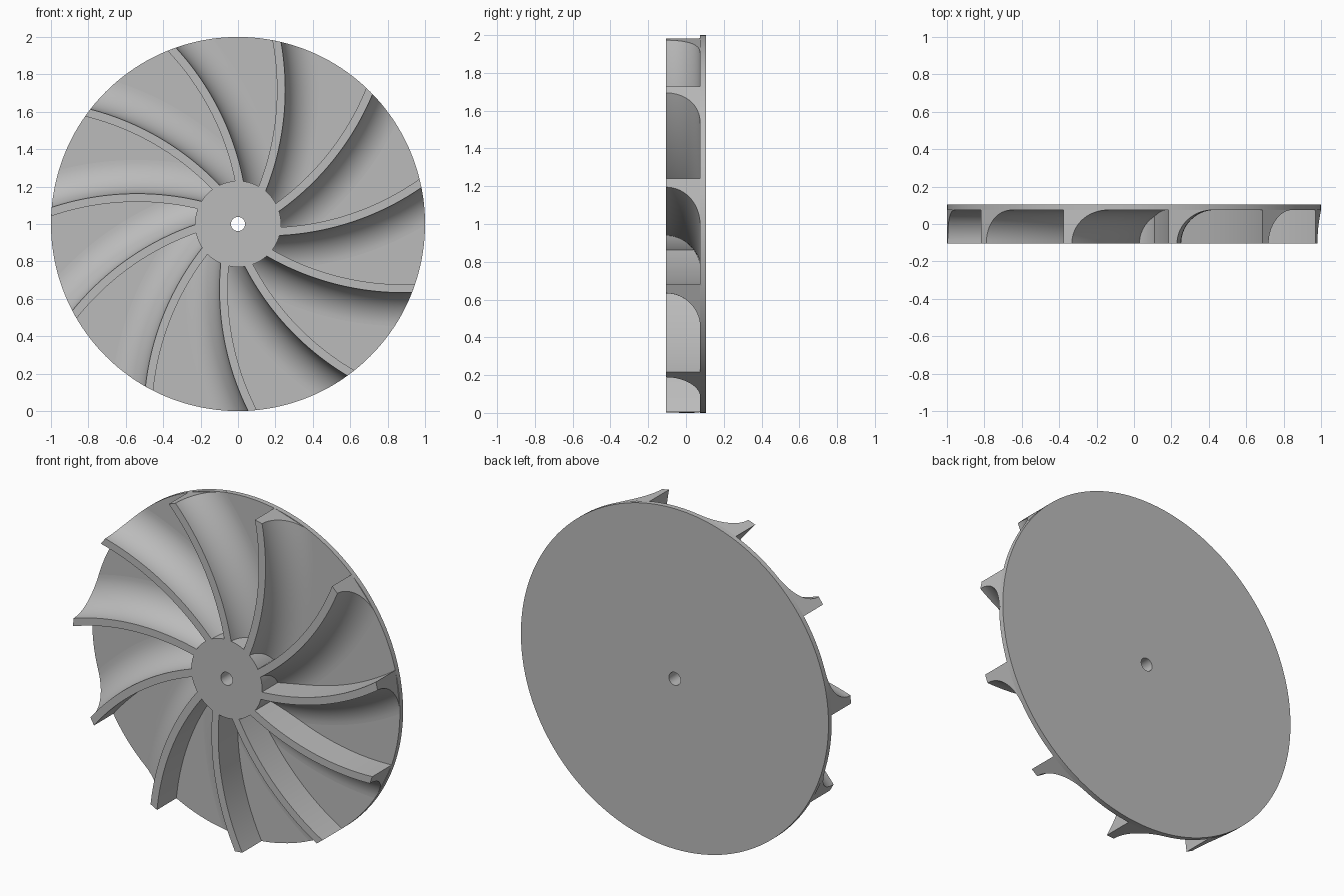
import bpy, bmesh
from math import sin, cos, acos, pi, radians
from mathutils import Vector

if "Cube" in bpy.data.objects:
    bpy.data.objects.remove(bpy.data.objects["Cube"], do_unlink=True)

FRONT, FLOOR, BACK = -0.105, 0.075, 0.105
HOLE_R, HUB_R, RIM_R = 0.038, 0.23, 1.0
BLADES, THICK = 11, 0.044
FILLET = FLOOR - FRONT

grey = bpy.data.materials.new("plain grey")
grey.use_nodes = True
grey.diffuse_color = (0.5, 0.5, 0.5, 1)
grey.node_tree.nodes["Principled BSDF"].inputs["Base Color"].default_value = (0.5, 0.5, 0.5, 1)


def finish_mesh(bm, name):
    bmesh.ops.remove_doubles(bm, verts=bm.verts, dist=1e-5)
    bmesh.ops.recalc_face_normals(bm, faces=bm.faces)
    mesh = bpy.data.meshes.new(name)
    bm.to_mesh(mesh)
    bm.free()
    mesh.materials.append(grey)
    mesh.shade_smooth()
    mesh.set_sharp_from_angle(angle=radians(30))
    return mesh


def place(mesh, name, turn=0.0):
    obj = bpy.data.objects.new(name, mesh)
    obj.location.z = 1
    obj.rotation_euler.y = turn
    bpy.context.collection.objects.link(obj)


def lathe(name, profile, segments=160):
    """Revolve a closed (radius, y) profile around the y axis."""
    bm = bmesh.new()
    rings = []
    for i in range(segments):
        a = 2 * pi * i / segments
        rings.append([bm.verts.new((r * cos(a), y, r * sin(a))) for r, y in profile])
    for i, ring in enumerate(rings):
        nxt = rings[(i + 1) % segments]
        for j in range(len(profile)):
            k = (j + 1) % len(profile)
            bm.faces.new((ring[j], ring[k], nxt[k], nxt[j]))
    place(finish_mesh(bm, name), name)


# Hub and back plate as one turned body with a through hole
lathe("hub_and_back_plate", [(HOLE_R, FRONT), (HUB_R, FRONT), (HUB_R, FLOOR),
                             (RIM_R, FLOOR), (RIM_R, BACK), (HOLE_R, BACK)])

# Blade path: a circular arc from the hub to the rim
root = Vector((cos(radians(50)), sin(radians(50)))) * HUB_R
tip = Vector((cos(radians(76.7)), sin(radians(76.7)))) * RIM_R
chord = tip - root
sag = 0.056
arc_r = chord.length ** 2 / (8 * sag) + sag / 2
left = Vector((-chord.y, chord.x)).normalized()
centre = (root + tip) / 2 + left * (arc_r - sag)
D = centre.length
centre_angle = Vector((1, 0)).angle_signed(centre) * -1


def path_point(r, offset, y):
    """Point at radius r on the blade path shifted sideways by offset."""
    rho = arc_r + offset
    c = (r * r + D * D - rho * rho) / (2 * r * D)
    a = centre_angle - acos(max(-1, min(1, c)))
    return (r * cos(a), y, r * sin(a))


# Blade section: upright wall, flat crest, quarter-round fillet to the plate
SINK = 0.01
section = [(-THICK, FLOOR + SINK), (-THICK, FRONT)]
for i in range(17):
    a = pi / 2 * i / 16
    section.append((FILLET * (1 - cos(a)), FRONT + FILLET * sin(a)))
section.append((FILLET, FLOOR + SINK))

bm = bmesh.new()
STEPS = 40
start = HUB_R - 0.008
rows = []
for i in range(STEPS + 1):
    r = start + (RIM_R - start) * i / STEPS
    rows.append([bm.verts.new(path_point(r, u, y)) for u, y in section])
for a, b in zip(rows, rows[1:]):
    for j in range(len(section)):
        k = (j + 1) % len(section)
        bm.faces.new((a[j], a[k], b[k], b[j]))
bm.faces.new(rows[0])
bm.faces.new(rows[-1])
blade_mesh = finish_mesh(bm, "blade")

# Ring of blades
for n in range(BLADES):
    place(blade_mesh, f"blade_{n + 1}", 2 * pi * n / BLADES)
